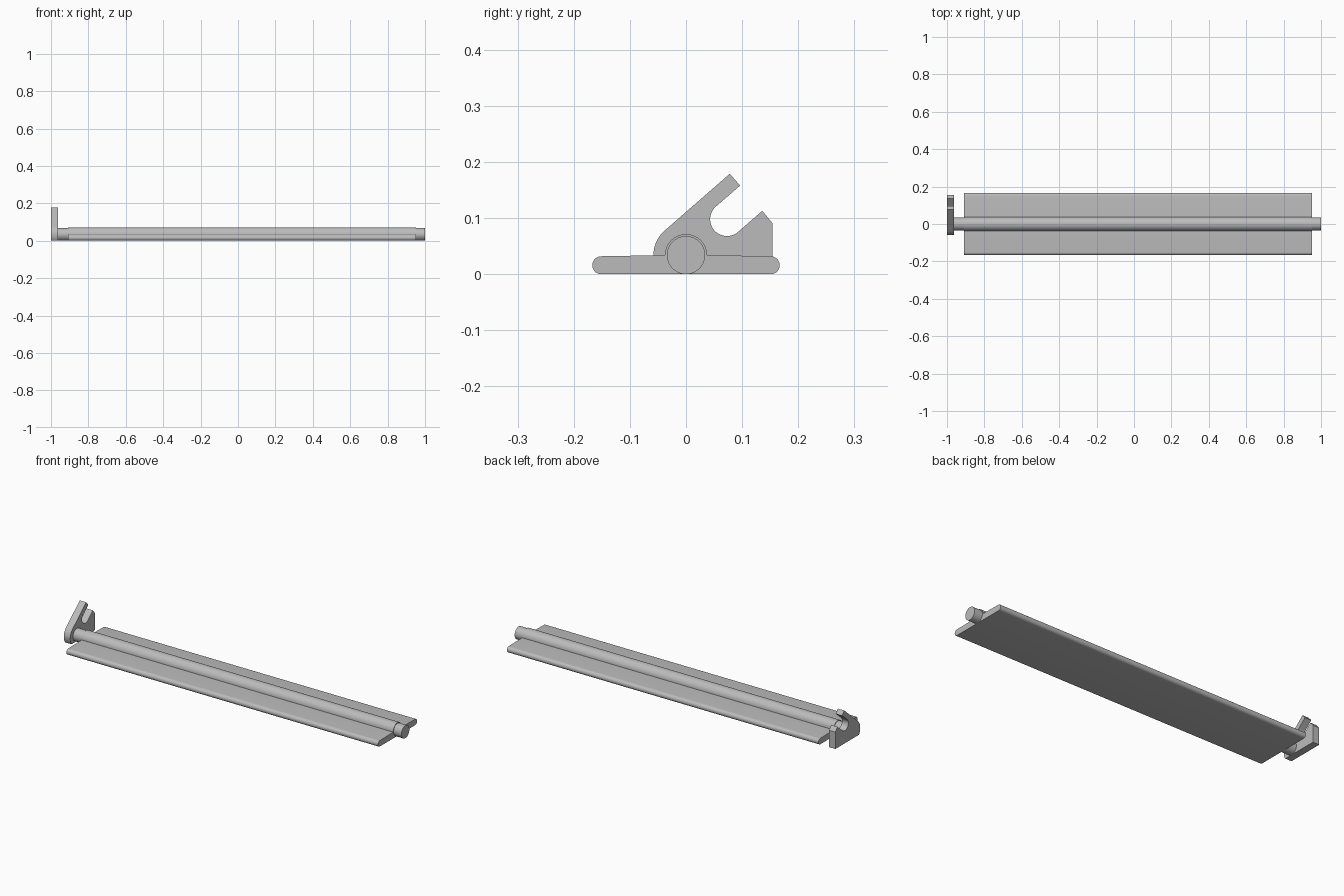
import bpy
import bmesh
import math

cube = bpy.data.objects.get("Cube")
if cube:
    bpy.data.objects.remove(cube, do_unlink=True)

grey = bpy.data.materials.new("plain grey")
grey.use_nodes = True
grey.diffuse_color = (0.5, 0.5, 0.5, 1)
grey.node_tree.nodes["Principled BSDF"].inputs["Base Color"].default_value = (0.5, 0.5, 0.5, 1)


def arc(cy, cz, radius, start, end, steps):
    """Points on a circle in the y-z plane, angles in degrees."""
    angles = [math.radians(start + (end - start) * i / steps) for i in range(steps + 1)]
    return [(cy + radius * math.cos(a), cz + radius * math.sin(a)) for a in angles]


def extrude_profile(name, points, x0, x1):
    """Sweep a closed y-z outline along x."""
    bm = bmesh.new()
    face = bm.faces.new([bm.verts.new((x0, y, z)) for y, z in points])
    swept = bmesh.ops.extrude_face_region(bm, geom=[face])["geom"]
    verts = [v for v in swept if isinstance(v, bmesh.types.BMVert)]
    bmesh.ops.translate(bm, verts=verts, vec=(x1 - x0, 0, 0))
    bmesh.ops.recalc_face_normals(bm, faces=bm.faces)
    mesh = bpy.data.meshes.new(name)
    bm.to_mesh(mesh)
    bm.free()
    mesh.materials.append(grey)
    obj = bpy.data.objects.new(name, mesh)
    bpy.context.collection.objects.link(obj)
    bpy.ops.object.select_all(action="DESELECT")
    obj.select_set(True)
    bpy.context.view_layer.objects.active = obj
    bpy.ops.object.shade_smooth_by_angle(angle=math.radians(25))
    return obj


axis_z = 0.034      # height of the shaft axis
half = 0.016        # half thickness of the flat plate
edge = 0.167 - half

# Flat plate with rounded long edges and a raised sleeve along the middle
plate = arc(edge, half, half, -90, 90, 16)
plate += arc(0, axis_z, 0.0375, 0, 180, 40)
plate += arc(-edge, half, half, 90, 270, 16)
extrude_profile("plate_with_sleeve", plate, -0.908, 0.953)

# Round shaft running out of both ends of the sleeve
extrude_profile("shaft", arc(0, axis_z, 0.034, 0, 354, 59), -0.97, 1.0)

# Hooked end lever: rounded heel, slanted arm and open round slot
slant = 41
heel = 0.058
foot = math.degrees(math.asin(axis_z / heel))
lever = arc(0, axis_z, heel, 180 + foot, 90 + slant, 20)
lever += [(0.078, 0.179), (0.0965, 0.158)]
lever += arc(0.073, 0.098, 0.03, 90 + slant, 270 + slant, 28)
lever += [(0.136, 0.113), (0.154, 0.091), (0.154, 0)]
extrude_profile("hook_lever", lever, -1.0, -0.962)
